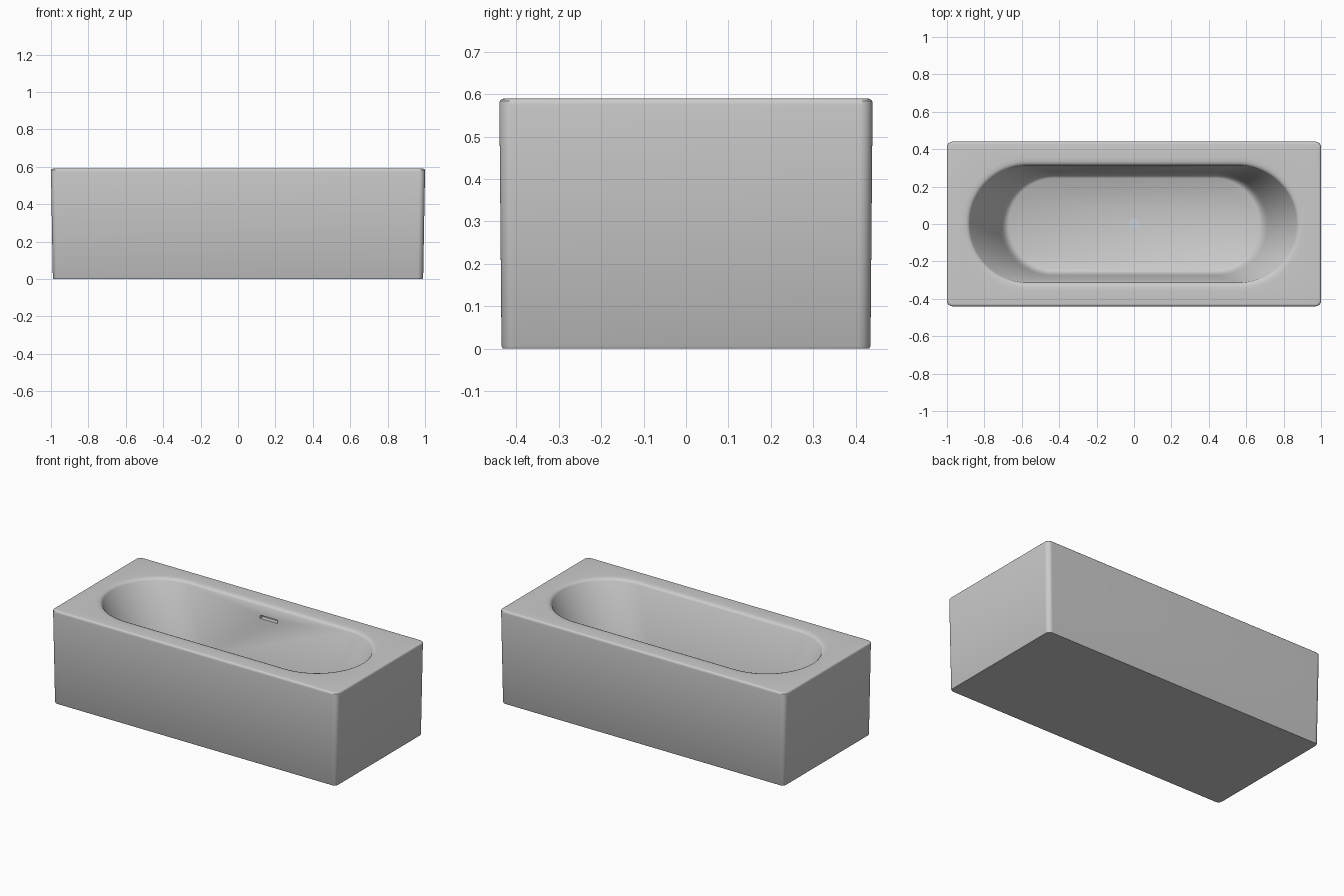
import bpy, bmesh, math

if "Cube" in bpy.data.objects:
    bpy.data.objects.remove(bpy.data.objects["Cube"])

SEG = 20  # segments per corner arc


def ring(bm, hx, hy, r, z, cx=0.0):
    """Rounded rectangle loop; r == hy gives a stadium."""
    verts = []
    for i, (sx, sy) in enumerate([(1, 1), (-1, 1), (-1, -1), (1, -1)]):
        for k in range(SEG + 1):
            a = math.pi / 2 * (i + k / SEG)
            verts.append(bm.verts.new((cx + sx * (hx - r) + r * math.cos(a),
                                       sy * (hy - r) + r * math.sin(a), z)))
    return verts


def finish(obj, angle):
    bpy.ops.object.select_all(action='DESELECT')
    obj.select_set(True)
    bpy.context.view_layer.objects.active = obj
    bpy.ops.object.shade_smooth_by_angle(angle=math.radians(angle))


# Tub shell: rings run up the outside, over the rim and down to the floor
bm = bmesh.new()
rings = [ring(bm, *p) for p in [
    (0.986, 0.432, 0.026, 0.0),
    (0.990, 0.435, 0.030, 0.006),
    (1.000, 0.440, 0.030, 0.575),
    (0.999, 0.439, 0.029, 0.584),
    (0.994, 0.434, 0.026, 0.589),
    (0.987, 0.427, 0.022, 0.590),
    (0.915, 0.355, 0.355, 0.590, -0.005),
    (0.895, 0.335, 0.335, 0.589, -0.005),
    (0.882, 0.322, 0.322, 0.585, -0.005),
    (0.874, 0.314, 0.314, 0.576, -0.005),
    (0.715, 0.275, 0.275, 0.180),
    (0.703, 0.267, 0.267, 0.150),
    (0.688, 0.257, 0.257, 0.130),
    (0.670, 0.245, 0.245, 0.120),
]]
n = len(rings[0])
for a, b in zip(rings, rings[1:]):
    for i in range(n):
        j = (i + 1) % n
        bm.faces.new((a[i], a[j], b[j], b[i]))
bm.faces.new(rings[0][::-1])
bm.faces.new(rings[-1])
bmesh.ops.remove_doubles(bm, verts=bm.verts, dist=1e-5)
bmesh.ops.recalc_face_normals(bm, faces=bm.faces)
mesh = bpy.data.meshes.new("bathtub")
bm.to_mesh(mesh)
bm.free()
tub = bpy.data.objects.new("bathtub", mesh)
bpy.context.collection.objects.link(tub)

# Overflow slot cut into the back inner wall
bpy.ops.mesh.primitive_cube_add(size=1, location=(0, 0.31, 0.51))
cutter = bpy.context.object
cutter.name = "overflow_cutter"
cutter.scale = (0.12, 0.05, 0.02)
cutter.hide_render = True
mod = tub.modifiers.new("overflow_slot", 'BOOLEAN')
mod.operation = 'DIFFERENCE'
mod.solver = 'EXACT'
mod.object = cutter
bpy.context.view_layer.objects.active = tub
bpy.ops.object.modifier_apply(modifier=mod.name)
bpy.data.objects.remove(cutter)
finish(tub, 40)

# Drain cover in the middle of the floor
bpy.ops.mesh.primitive_cylinder_add(vertices=32, radius=0.03, depth=0.006,
                                    location=(0, 0, 0.122))
drain = bpy.context.object
drain.name = "drain_cover"
mat = bpy.data.materials.new("drain_metal")
mat.diffuse_color = (0.6, 0.65, 0.7, 1)
mat.use_nodes = True
mat.node_tree.nodes["Principled BSDF"].inputs["Base Color"].default_value = mat.diffuse_color
drain.data.materials.append(mat)
finish(drain, 40)
